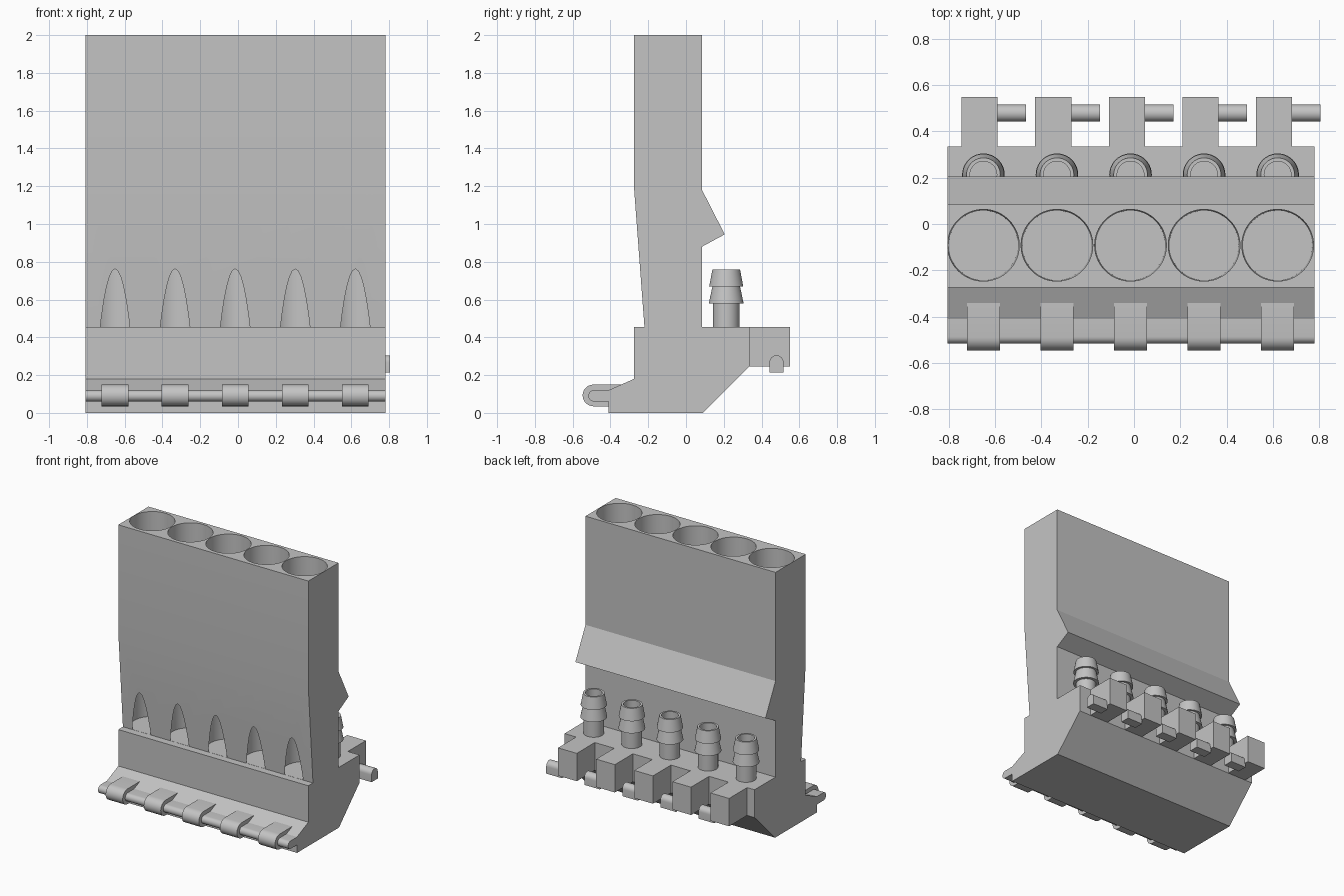
import bpy, bmesh, math
from mathutils import Matrix

if "Cube" in bpy.data.objects:
    bpy.data.objects.remove(bpy.data.objects["Cube"], do_unlink=True)

grey = bpy.data.materials.new("plain grey")
grey.use_nodes = True
colour = (0.55, 0.55, 0.55, 1)
grey.diffuse_color = colour
grey.node_tree.nodes["Principled BSDF"].inputs["Base Color"].default_value = colour

LEFT, RIGHT = -0.807, 0.78
PITCH = 0.318
CENTRES = [-0.015 + PITCH * i for i in range(-2, 3)]


def finish(name, bm):
    """Turn a bmesh into a shaded object."""
    bmesh.ops.recalc_face_normals(bm, faces=bm.faces)
    mesh = bpy.data.meshes.new(name)
    bm.to_mesh(mesh)
    bm.free()
    mesh.materials.append(grey)
    obj = bpy.data.objects.new(name, mesh)
    bpy.context.collection.objects.link(obj)
    smooth(obj)
    return obj


def smooth(obj):
    bpy.ops.object.select_all(action="DESELECT")
    obj.select_set(True)
    bpy.context.view_layer.objects.active = obj
    bpy.ops.object.shade_smooth_by_angle(angle=math.radians(25))


def extrude(name, profile, x0, x1):
    """Sweep a side profile of (y, z) points along x."""
    bm = bmesh.new()
    face = bm.faces.new([bm.verts.new((x0, y, z)) for y, z in profile])
    swept = bmesh.ops.extrude_face_region(bm, geom=[face])
    verts = [v for v in swept["geom"] if isinstance(v, bmesh.types.BMVert)]
    bmesh.ops.translate(bm, verts=verts, vec=(x1 - x0, 0, 0))
    return finish(name, bm)


def lathe(name, profile, x, y, steps=40):
    """Spin (radius, z) points around a vertical axis."""
    bm = bmesh.new()
    verts = [bm.verts.new((r, 0, z)) for r, z in profile]
    edges = [bm.edges.new(pair) for pair in zip(verts, verts[1:])]
    bmesh.ops.spin(bm, geom=verts + edges, axis=(0, 0, 1), cent=(0, 0, 0),
                   angle=math.tau, steps=steps)
    bmesh.ops.remove_doubles(bm, verts=bm.verts, dist=1e-5)
    bmesh.ops.translate(bm, verts=bm.verts, vec=(x, y, 0))
    return finish(name, bm)


def arc(cy, cz, r, start, end, n=12):
    angles = [math.radians(start + (end - start) * i / n) for i in range(n + 1)]
    return [(cy + r * math.cos(a), cz + r * math.sin(a)) for a in angles]


# Main body with foot, rear shelf and rear catch ridge
body = extrude("housing", [
    (-0.41, 0), (0.09, 0), (0.335, 0.245), (0.335, 0.455), (0.085, 0.455),
    (0.085, 0.88), (0.205, 0.945), (0.085, 1.18), (0.085, 2), (-0.275, 2),
    (-0.275, 1.19), (-0.22, 0.455), (-0.275, 0.455), (-0.275, 0.18),
    (-0.41, 0.12)], LEFT, RIGHT)

# Round wells, which break through the sloping front wall
for x in CENTRES:
    cutter = bpy.data.objects
    bm = bmesh.new()
    bmesh.ops.create_cone(bm, cap_ends=True, segments=64, radius1=0.15,
                          radius2=0.155, depth=1.56,
                          matrix=Matrix.Translation((x, -0.092, 1.236)))
    cutter = finish("well_cutter", bm)
    cutter.hide_render = True
    cut = body.modifiers.new("well", "BOOLEAN")
    cut.operation = "DIFFERENCE"
    cut.solver = "EXACT"
    cut.object = cutter
    bpy.context.view_layer.objects.active = body
    bpy.ops.object.modifier_apply(modifier=cut.name)
    bpy.data.objects.remove(cutter, do_unlink=True)
smooth(body)

# Rounded rail along the front foot
extrude("front_rail", [(-0.4, 0.06)] + arc(-0.487, 0.09, 0.03, 270, 90)
        + [(-0.4, 0.12)], LEFT, RIGHT)

for x in CENTRES:
    # Clip wrapped around the rail
    extrude("rail_clip", [(-0.4, 0.035)] + arc(-0.49, 0.0925, 0.0575, 270, 90)
            + [(-0.342, 0.15), (-0.342, 0.1), (-0.4, 0.1)], x - 0.071, x + 0.071)

    # Hollow barbed spigot on the rear shelf
    lathe("barbed_spigot", [
        (0.07, 0.45), (0.07, 0.58), (0.092, 0.58), (0.073, 0.67),
        (0.09, 0.67), (0.073, 0.76), (0.058, 0.76), (0.058, 0.46),
        (0, 0.46)], x, 0.213)

    # Rear block with a round-topped side peg
    extrude("rear_block", [(0.32, 0.245), (0.55, 0.245), (0.55, 0.455),
                           (0.32, 0.455)], x - 0.094, x + 0.062)
    extrude("side_peg", [(0.442, 0.215), (0.516, 0.215)]
            + arc(0.479, 0.268, 0.037, 0, 180), x + 0.055, x + 0.185)
